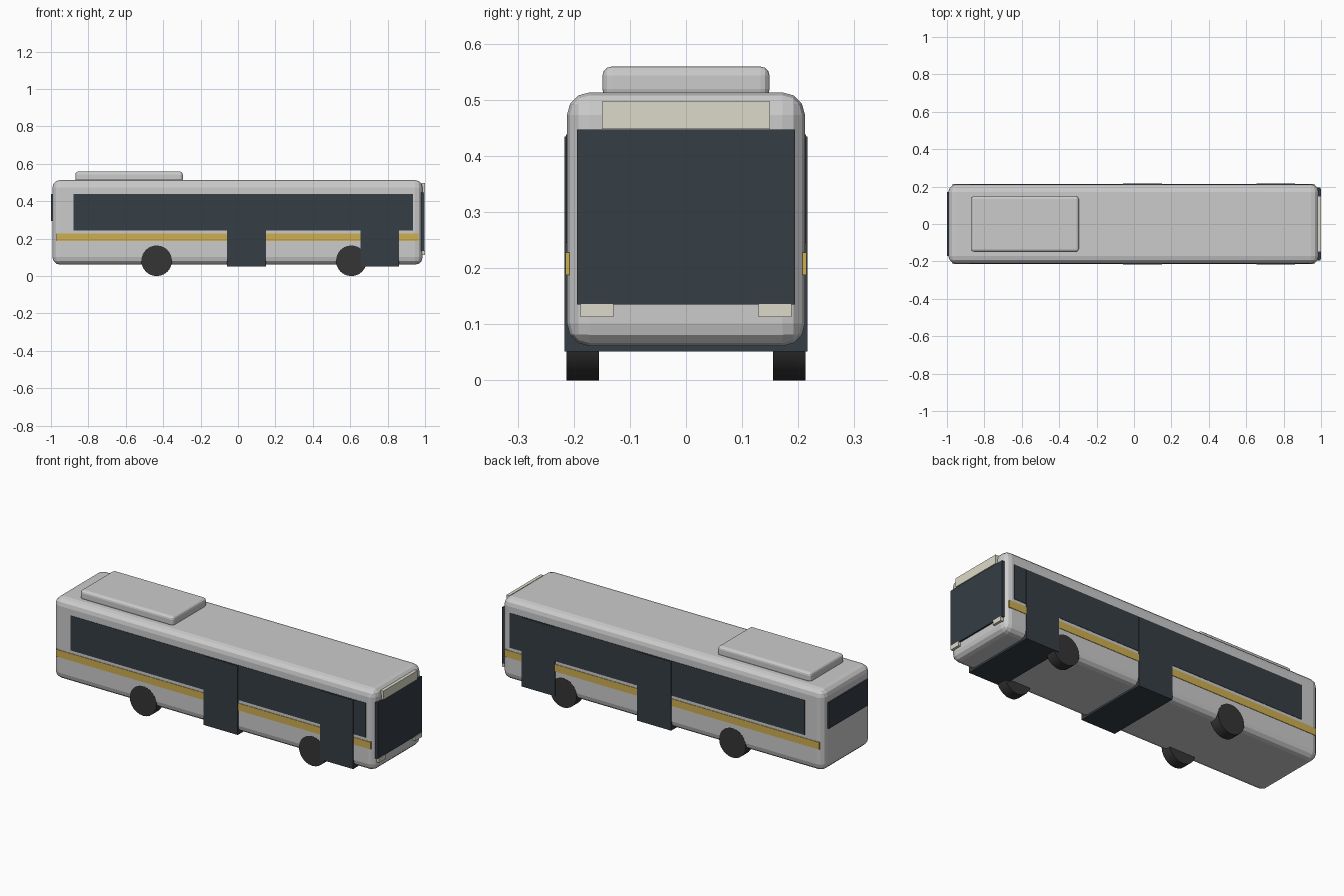
import bpy, math

if "Cube" in bpy.data.objects:
    bpy.data.objects.remove(bpy.data.objects["Cube"])


def material(name, color):
    m = bpy.data.materials.new(name)
    m.diffuse_color = (*color, 1)
    m.use_nodes = True
    m.node_tree.nodes["Principled BSDF"].inputs["Base Color"].default_value = m.diffuse_color
    return m


GLASS = material("dark_glass", (0.035, 0.047, 0.058))
YELLOW = material("yellow", (0.62, 0.43, 0.08))
CREAM = material("cream", (0.72, 0.70, 0.58))
RUBBER = material("rubber", (0.035, 0.035, 0.035))


def box(name, x, y, z, mat=None, bevel=0, segments=3):
    """Box from (min, max) ranges, optionally with rounded edges."""
    bpy.ops.mesh.primitive_cube_add(
        size=1, location=[(a + b) / 2 for a, b in (x, y, z)])
    o = bpy.context.object
    o.name = name
    o.scale = [b - a for a, b in (x, y, z)]
    bpy.ops.object.transform_apply(location=False, rotation=False, scale=True)
    if mat:
        o.data.materials.append(mat)
    if bevel:
        mod = o.modifiers.new("rounding", 'BEVEL')
        mod.width = bevel
        mod.segments = segments
    return o


def sym(v):
    return (-v, v)


# Body shell and roof unit
box("body", (-0.992, 0.987), sym(0.212), (0.061, 0.513), bevel=0.04)
box("roof_unit", (-0.87, -0.295), sym(0.149), (0.503, 0.559), bevel=0.016)

# Side glazing, stripe and doors run through the full width
box("side_windows", (-0.88, 0.935), sym(0.214), (0.245, 0.438), GLASS)
box("side_stripe", (-0.97, 0.965), sym(0.2148), (0.188, 0.228), YELLOW)
for name, x in (("middle_door", (-0.06, 0.15)), ("front_door", (0.655, 0.86))):
    box(name, x, sym(0.2165), (0.051, 0.434), GLASS)

# Nose and tail panels
box("windshield", (0.975, 0.996), sym(0.194), (0.135, 0.447), GLASS)
box("destination_sign", (0.982, 1.0), sym(0.15), (0.448, 0.497), CREAM)
box("rear_window", (-1.0, -0.98), sym(0.172), (0.295, 0.44), GLASS)
for side, s in (("left", 1), ("right", -1)):
    box(f"headlight_{side}", (0.98, 1.0), sorted((s * 0.129, s * 0.188)),
        (0.113, 0.137), CREAM)

# Wheels
for axle, x in (("rear", -0.435), ("front", 0.606)):
    for side, s in (("left", 1), ("right", -1)):
        bpy.ops.mesh.primitive_cylinder_add(
            vertices=24, radius=0.082, depth=0.058,
            location=(x, s * 0.1838, 0.082), rotation=(math.pi / 2, 0, 0))
        wheel = bpy.context.object
        wheel.name = f"{axle}_wheel_{side}"
        wheel.data.materials.append(RUBBER)
        bpy.ops.object.shade_smooth_by_angle(angle=math.radians(30))
